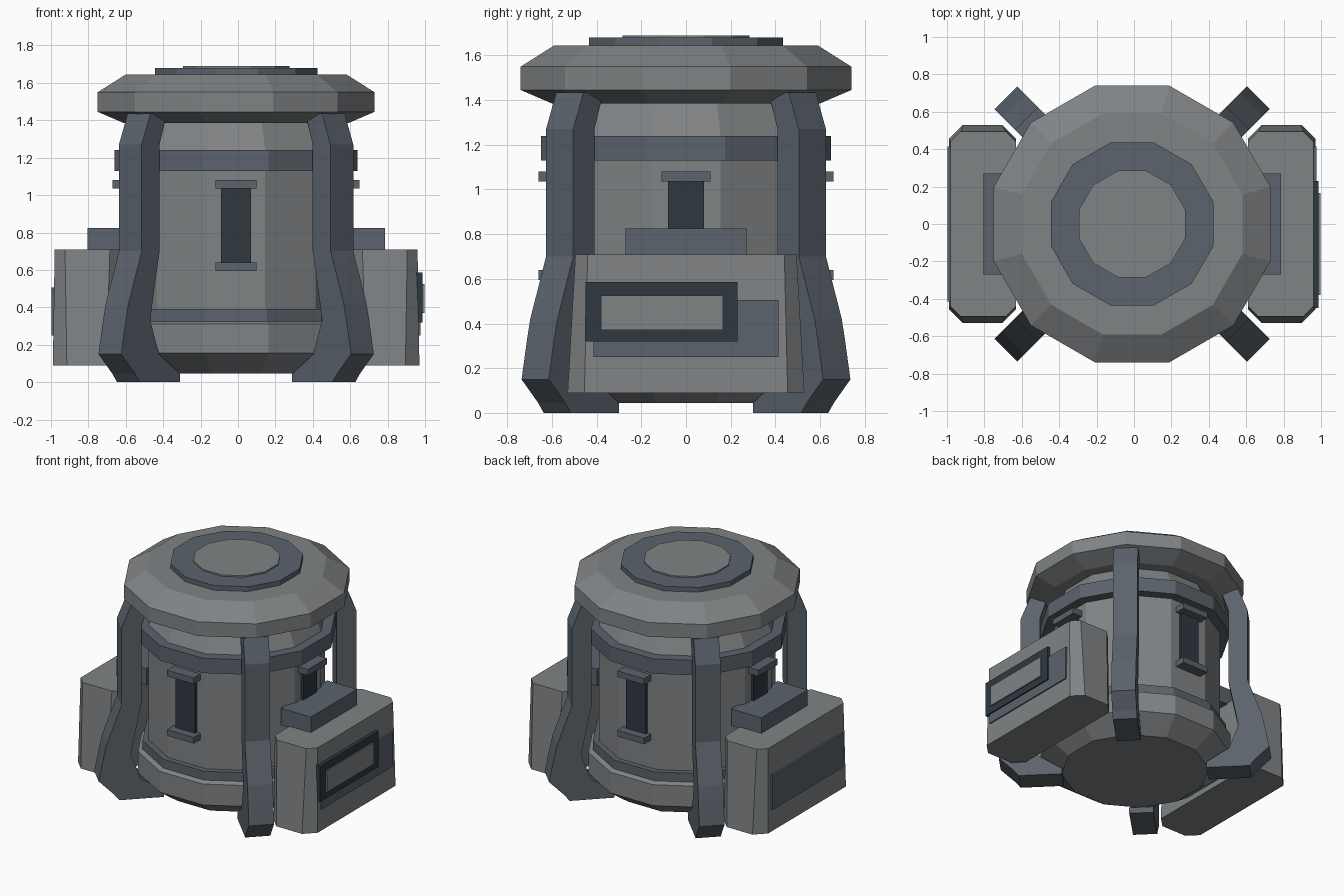
import bpy, bmesh, math
from mathutils import Matrix, Vector

if "Cube" in bpy.data.objects:
    bpy.data.objects.remove(bpy.data.objects["Cube"])

CX = -0.01  # axis of the body


def material(name, rgb):
    m = bpy.data.materials.new(name)
    m.use_nodes = True
    m.diffuse_color = (*rgb, 1)
    m.node_tree.nodes["Principled BSDF"].inputs["Base Color"].default_value = (*rgb, 1)
    return m


GREY = material("light grey", (0.215, 0.227, 0.235))
STEEL = material("blue steel", (0.105, 0.125, 0.15))
DARK = material("dark slate", (0.028, 0.04, 0.051))


def finish(name, bm, mat, turn=0):
    bmesh.ops.recalc_face_normals(bm, faces=bm.faces)
    bm.transform(Matrix.Translation((CX, 0, 0)) @ Matrix.Rotation(turn, 4, "Z"))
    mesh = bpy.data.meshes.new(name)
    bm.to_mesh(mesh)
    bm.free()
    mesh.materials.append(mat)
    ob = bpy.data.objects.new(name, mesh)
    bpy.context.collection.objects.link(ob)
    return ob


def loft(name, loops, mat, turn=0):
    """Skin closed loops of equal length and cap both ends."""
    bm = bmesh.new()
    rows = [[bm.verts.new(p) for p in loop] for loop in loops]
    n = len(rows[0])
    for a, b in zip(rows, rows[1:]):
        for i in range(n):
            j = (i + 1) % n
            bm.faces.new((a[i], a[j], b[j], b[i]))
    bm.faces.new(rows[0])
    bm.faces.new(rows[-1])
    return finish(name, bm, mat, turn)


def lathe(name, profile, mat, sides=12):
    """Turned part; profile is (flat-to-centre distance, height)."""
    step = math.tau / sides
    loops = []
    for flat, z in profile:
        r = flat / math.cos(step / 2)
        loops.append([(r * math.cos(step * (i + 0.5)), r * math.sin(step * (i + 0.5)), z)
                      for i in range(sides)])
    return loft(name, loops, mat)


def box(name, lo, hi, mat, turn=0):
    loops = [[(lo[0], lo[1], z), (hi[0], lo[1], z), (hi[0], hi[1], z), (lo[0], hi[1], z)]
             for z in (lo[2], hi[2])]
    return loft(name, loops, mat, turn)


# Turned body, bands and lid
lathe("body", [(0.5, 0.045), (0.65, 0.155), (0.65, 0.31), (0.62, 0.325),
               (0.58, 0.33), (0.58, 1.24), (0.51, 1.4)], GREY)
lathe("lower_band", [(0.62, 0.32), (0.62, 0.39)], STEEL)
lathe("upper_band", [(0.65, 1.13), (0.65, 1.24)], STEEL)
lathe("lid", [(0.6, 1.385), (0.74, 1.445), (0.74, 1.55), (0.59, 1.645)], GREY)
lathe("lid_ring", [(0.435, 1.64), (0.435, 1.68)], STEEL)
lathe("lid_cap", [(0.285, 1.67), (0.285, 1.69)], GREY)

# Four bent legs on the diagonals, as (inner, outer, height) stations
LEG = [(0.51, 0.815, 0), (0.51, 0.85, 0.045), (0.67, 0.955, 0.15), (0.735, 0.92, 0.33),
       (0.72, 0.9, 0.42), (0.665, 0.8, 0.7), (0.665, 0.8, 1.27), (0.61, 0.735, 1.435)]
HALF = 0.086
for k, place in enumerate(("back_left", "back_right", "front_right", "front_left")):
    loops = [[(a, -HALF, z), (b, -HALF, z), (b, HALF, z), (a, HALF, z)] for a, b, z in LEG]
    loft("leg_" + place, loops, STEEL, math.radians(45 + 90 * k))

# A slot with two brackets on each of the four sides
for k, place in enumerate(("left", "back", "right", "front")):
    turn = k * math.pi / 2
    box("slot_" + place, (0.55, -0.08, 0.63), (0.6, 0.08, 1.04), DARK, turn)
    for part, z in (("lower", 0.595), ("upper", 1.035)):
        box(f"{part}_bracket_{place}", (0.55, -0.11, z), (0.66, 0.11, z + 0.045), STEEL, turn)


def octagon(x0, x1, y, c, z):
    return [(x0, c - y, z), (x0 + c, -y, z), (x1 - c, -y, z), (x1, c - y, z),
            (x1, y - c, z), (x1 - c, y, z), (x0 + c, y, z), (x0, y - c, z)]


# Side tanks with mounts and outer plates
for place, turn in (("left", 0), ("right", math.pi)):
    loft("side_tank_" + place,
         [octagon(0.62, 0.98, 0.53, 0.075, 0.09), octagon(0.62, 0.97, 0.495, 0.055, 0.71)],
         GREY, turn)
    box("tank_mount_" + place, (0.55, -0.27, 0.7), (0.795, 0.27, 0.825), STEEL, turn)
    box("tank_plate_" + place, (0.95, -0.415, 0.25), (0.987, 0.415, 0.505), STEEL, turn)

# Framed hatch on the left tank only
box("hatch_frame", (0.96, -0.45, 0.32), (0.997, 0.23, 0.585), DARK)
box("hatch_panel", (0.97, -0.38, 0.37), (1.008, 0.165, 0.525), GREY)
